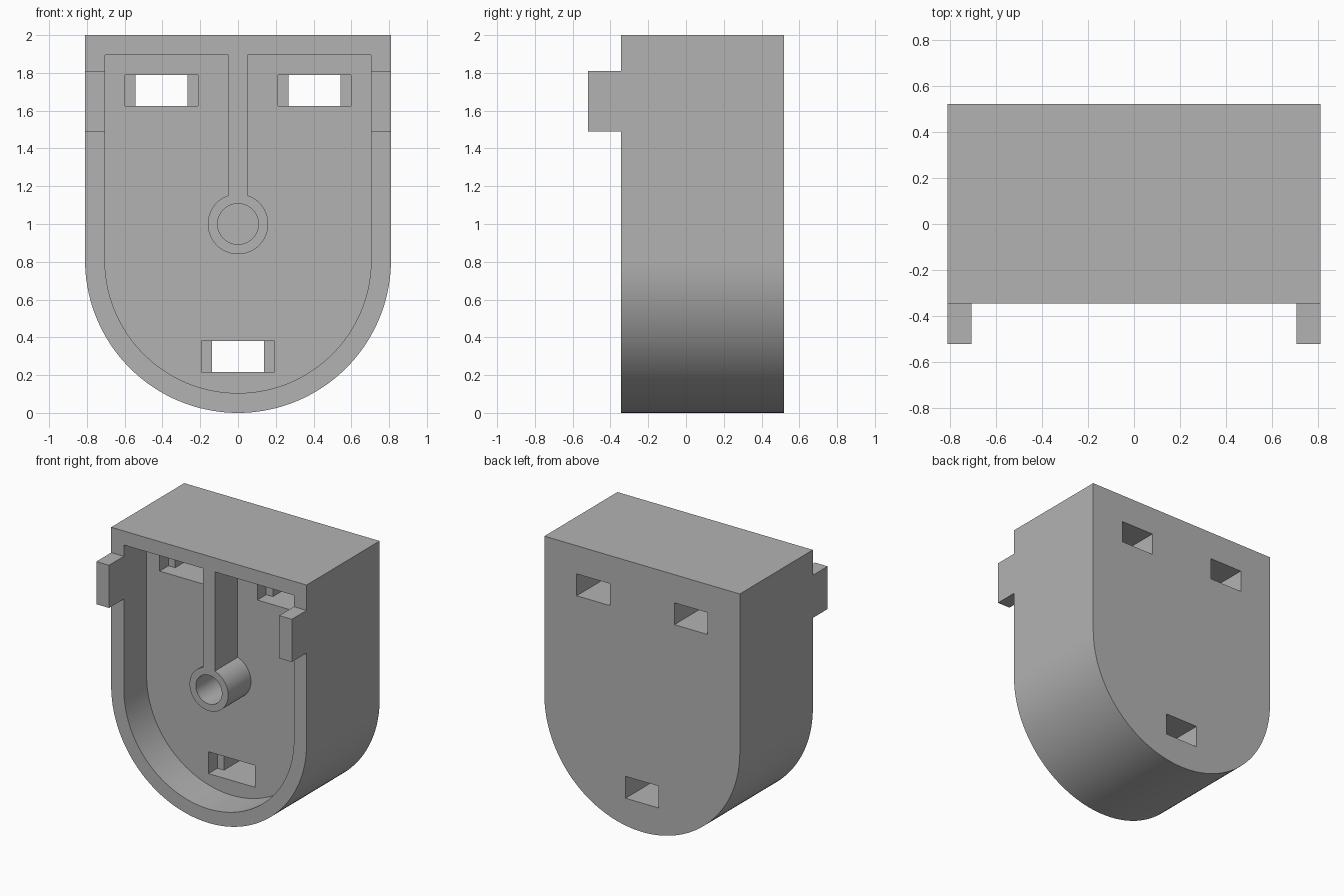
import bpy
import bmesh
from math import sin, cos, pi, asin

if "Cube" in bpy.data.objects:
    bpy.data.objects.remove(bpy.data.objects["Cube"])

FRONT, BACK, TAB_FRONT = -0.345, 0.52, -0.52
FLOOR = -0.075          # floor of the open recess
HALF, INNER = 0.81, 0.705
BOSS_Z = 1.0

grey = bpy.data.materials.new("plain grey")
grey.use_nodes = True
grey.diffuse_color = (0.45, 0.45, 0.45, 1)
grey.node_tree.nodes["Principled BSDF"].inputs["Base Color"].default_value = grey.diffuse_color


def arc(radius, z, start, end, steps):
    """Points on an arc in the x-z plane."""
    angles = [start + (end - start) * i / steps for i in range(steps + 1)]
    return [(radius * cos(a), z + radius * sin(a)) for a in angles]


def prism(name, profile, y0, y1):
    """Extrude an x-z profile from y0 to y1."""
    bm = bmesh.new()
    face = bm.faces.new([bm.verts.new((x, y0, z)) for x, z in profile])
    extruded = bmesh.ops.extrude_face_region(bm, geom=[face])["geom"]
    for v in extruded:
        if isinstance(v, bmesh.types.BMVert):
            v.co.y = y1
    bmesh.ops.recalc_face_normals(bm, faces=bm.faces)
    mesh = bpy.data.meshes.new(name)
    bm.to_mesh(mesh)
    bm.free()
    mesh.materials.append(grey)
    obj = bpy.data.objects.new(name, mesh)
    bpy.context.collection.objects.link(obj)
    return obj


def rect(x0, x1, z0, z1):
    return [(x0, z0), (x1, z0), (x1, z1), (x0, z1)]


def cut(target, profile, y0, y1):
    """Subtract a prism from the target."""
    cutter = prism("cutter", profile, y0, y1)
    cutter.hide_render = True
    mod = target.modifiers.new("cut", "BOOLEAN")
    mod.operation = "DIFFERENCE"
    mod.solver = "EXACT"
    mod.object = cutter
    bpy.ops.object.modifier_apply(modifier=mod.name)
    bpy.data.objects.remove(cutter)


# Round-bottomed block, long enough to include the front tabs
body = prism("housing", [(HALF, 2), (-HALF, 2)] + arc(HALF, HALF, pi, 2 * pi, 72),
             TAB_FRONT, BACK)
bpy.ops.object.select_all(action="DESELECT")
body.select_set(True)
bpy.context.view_layer.objects.active = body

# Trim the front back to the rim, leaving the two side tabs
side = [(1, -0.2), (1, 1.49), (INNER, 1.49), (INNER, 1.81), (1, 1.81), (1, 2.2)]
cut(body, side + [(-x, z) for x, z in reversed(side)], -0.7, FRONT)

# Recess whose outline leaves the hanging rib and the round boss standing
rib, boss, top = 0.05, 0.16, 1.895
gap = asin(rib / boss)
recess = [(-rib, top), (-INNER, top)] + arc(INNER, HALF, pi, 2 * pi, 72)
recess += [(INNER, top), (rib, top)]
recess += arc(boss, BOSS_Z, pi / 2 - gap, -3 * pi / 2 + gap, 48)
cut(body, recess, -0.7, FLOOR)

# Blind screw hole in the boss
cut(body, arc(0.108, BOSS_Z, 0, 2 * pi, 48)[:-1], -0.7, 0.15)

# Stepped slots: wide pocket at the floor, narrower through the back
for x, z in ((-0.405, 1.707), (0.405, 1.707), (0, 0.298)):
    for half_width, y0, y1 in ((0.192, -0.2, 0.03), (0.137, -0.2, 0.7)):
        cut(body, rect(x - half_width, x + half_width, z - 0.082, z + 0.082), y0, y1)

bpy.ops.object.shade_smooth_by_angle(angle=pi / 6)
